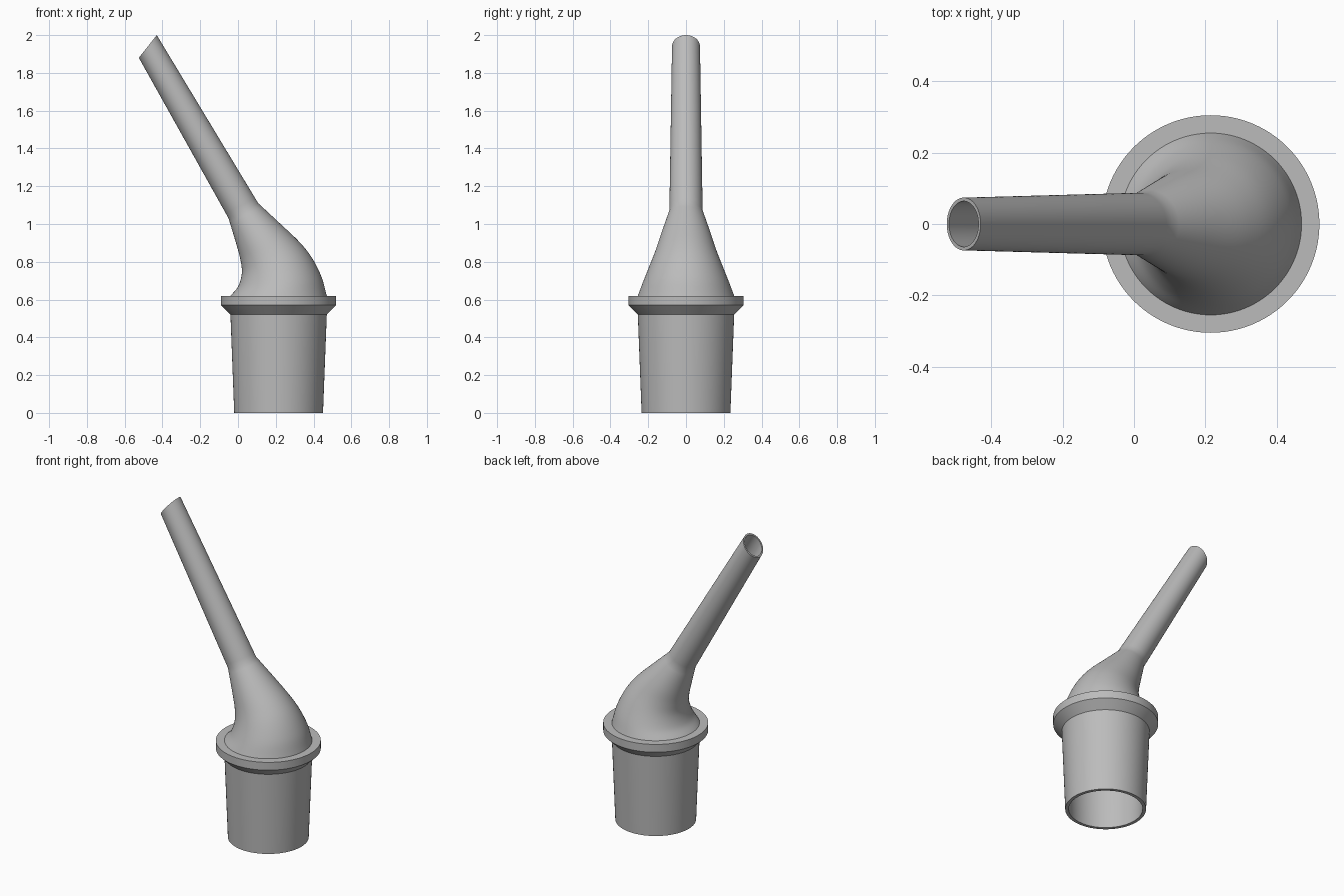
import bpy, bmesh, math
from mathutils import Vector

if "Cube" in bpy.data.objects:
    bpy.data.objects.remove(bpy.data.objects["Cube"], do_unlink=True)

SEG = 96
AXIS = 0.215          # x of the socket centre line

grey = bpy.data.materials.new("mid grey")
grey.use_nodes = True
colour = (0.5, 0.5, 0.5, 1)
grey.diffuse_color = colour
grey.node_tree.nodes["Principled BSDF"].inputs["Base Color"].default_value = colour


def level(z, r):
    """Horizontal round section: left x, left z, right x, right z, half depth."""
    return Vector((AXIS - r, z, AXIS + r, z, r))


def smooth_sections(keys, steps):
    """Catmull-Rom interpolation through the key sections."""
    pts = [2 * keys[0] - keys[1]] + keys + [2 * keys[-1] - keys[-2]]
    out = []
    for a, b, c, d in zip(pts, pts[1:], pts[2:], pts[3:]):
        for i in range(steps):
            t = i / steps
            out.append(0.5 * (2 * b + (c - a) * t + (2 * a - 5 * b + 4 * c - d) * t ** 2
                              + (3 * b - a - 3 * c + d) * t ** 3))
    return out + [keys[-1]]


def shrink(s, wall):
    """Section moved inward by the wall thickness."""
    d = Vector((s[2] - s[0], s[3] - s[1])).normalized() * wall
    return Vector((s[0] + d.x, s[1] + d.y, s[2] - d.x, s[3] - d.y, s[4] - wall))


def build(name, sections):
    """Loft the sections into a closed loop of skin."""
    bm = bmesh.new()
    rings = []
    for lx, lz, rx, rz, depth in sections:
        ring = []
        for k in range(SEG):
            a = math.tau * k / SEG
            c, s = math.cos(a) / 2, math.sin(a)
            ring.append(bm.verts.new(((lx + rx) / 2 + c * (rx - lx), s * depth,
                                      (lz + rz) / 2 + c * (rz - lz))))
        rings.append(ring)
    for r0, r1 in zip(rings, rings[1:] + rings[:1]):
        for k in range(SEG):
            n = (k + 1) % SEG
            bm.faces.new((r0[k], r0[n], r1[n], r1[k]))
    bmesh.ops.recalc_face_normals(bm, faces=bm.faces)
    mesh = bpy.data.meshes.new(name)
    bm.to_mesh(mesh)
    bm.free()
    mesh.materials.append(grey)
    obj = bpy.data.objects.new(name, mesh)
    bpy.context.collection.objects.link(obj)
    bpy.ops.object.select_all(action="DESELECT")
    bpy.context.view_layer.objects.active = obj
    obj.select_set(True)
    bpy.ops.object.shade_smooth_by_angle(angle=math.radians(28))


# Tapered socket and flange
socket = [level(0, 0.235), level(0.52, 0.255), level(0.57, 0.305), level(0.62, 0.305)]

# Bent shoulder narrowing into the tube
shoulder = smooth_sections([
    level(0.62, 0.255),
    Vector((0.0, 0.668, 0.442, 0.72, 0.227)),
    Vector((0.02, 0.735, 0.392, 0.82, 0.193)),
    Vector((0.015, 0.80, 0.325, 0.905, 0.163)),
    Vector((-0.005, 0.88, 0.22, 1.005, 0.132)),
    Vector((-0.05, 1.03, 0.107, 1.11, 0.088)),
], 6)

# Slanted open tip of the straight tube
tip = Vector((-0.525, 1.88, -0.43, 2.0, 0.074))
tube = [shoulder[-1].lerp(tip, t) for t in (0.03, 0.5, 1)]

# Inner bore, following the outside back down to the socket mouth
bore = [shrink(s, 0.01) for s in reversed(tube)]
bore += [shrink(s, 0.012) for s in reversed(shoulder)]
bore += [level(0.52, 0.235), level(0, 0.215)]

build("angled_hose_adapter", socket + shoulder + tube + bore)
